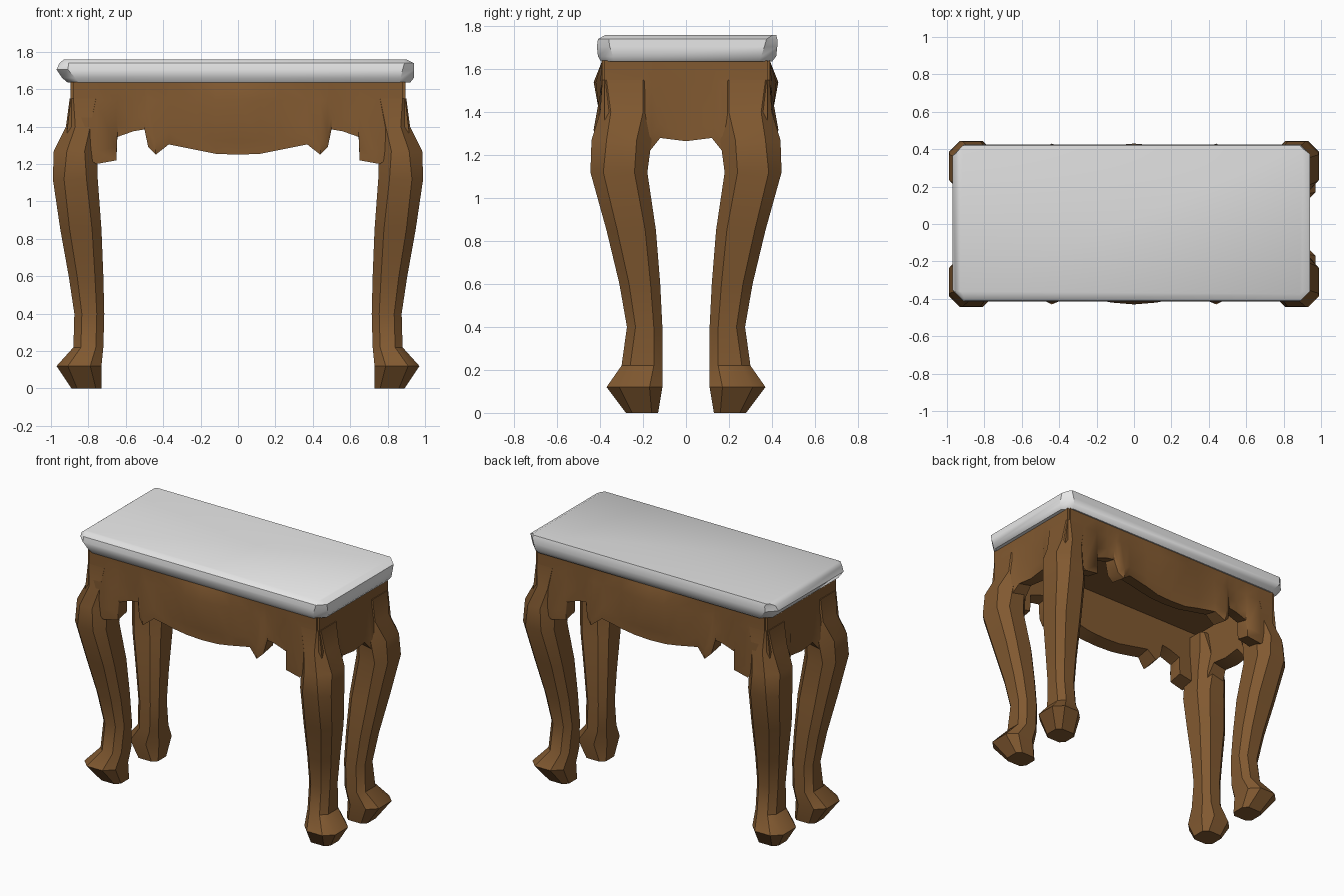
import bpy, bmesh, math

if "Cube" in bpy.data.objects:
    bpy.data.objects.remove(bpy.data.objects["Cube"])


def material(name, col):
    m = bpy.data.materials.new(name)
    m.diffuse_color = (*col, 1)
    m.use_nodes = True
    m.node_tree.nodes["Principled BSDF"].inputs["Base Color"].default_value = m.diffuse_color
    return m


WOOD = material("brown wood", (0.22, 0.10, 0.03))
WHITE = material("white top", (0.86, 0.86, 0.86))


def loft(name, rings, mat, angle=35):
    """Skin a list of equal-length closed rings and cap both ends."""
    bm = bmesh.new()
    vs = [[bm.verts.new(p) for p in r] for r in rings]
    n = len(rings[0])
    for a, b in zip(vs, vs[1:]):
        for i in range(n):
            j = (i + 1) % n
            bm.faces.new((a[i], a[j], b[j], b[i]))
    bm.faces.new(vs[0])
    bm.faces.new(vs[-1])
    bmesh.ops.recalc_face_normals(bm, faces=bm.faces)
    me = bpy.data.meshes.new(name)
    bm.to_mesh(me)
    bm.free()
    ob = bpy.data.objects.new(name, me)
    bpy.context.collection.objects.link(ob)
    me.materials.append(mat)
    bpy.ops.object.select_all(action='DESELECT')
    ob.select_set(True)
    bpy.context.view_layer.objects.active = ob
    bpy.ops.object.shade_smooth_by_angle(angle=math.radians(angle))
    return ob


def cut_rect(x0, x1, y0, y1, z, c):
    """Rectangle with cut corners."""
    return [(x0 + c, y0, z), (x1 - c, y0, z), (x1, y0 + c, z), (x1, y1 - c, z),
            (x1 - c, y1, z), (x0 + c, y1, z), (x0, y1 - c, z), (x0, y0 + c, z)]


# table top slab with rolled edge
loft("table_top", [
    cut_rect(-0.91, 0.92, -0.395, 0.40, 1.635, 0.06),
    cut_rect(-0.94, 0.94, -0.41, 0.42, 1.66, 0.07),
    cut_rect(-0.97, 0.94, -0.415, 0.425, 1.705, 0.06),
    cut_rect(-0.955, 0.94, -0.41, 0.425, 1.74, 0.05),
    cut_rect(-0.93, 0.90, -0.375, 0.42, 1.76, 0.015)], WHITE, 40)

# cabriole legs: z, inner x, outer x, inner y, outer y, corner cut
LEG = [(0.0, 0.73, 0.89, 0.13, 0.28, 0.03),
       (0.12, 0.73, 0.97, 0.11, 0.37, 0.06),
       (0.22, 0.72, 0.88, 0.11, 0.30, 0.04),
       (0.40, 0.715, 0.875, 0.11, 0.275, 0.04),
       (0.60, 0.72, 0.905, 0.12, 0.31, 0.045),
       (0.85, 0.73, 0.95, 0.14, 0.37, 0.05),
       (1.12, 0.75, 0.99, 0.18, 0.445, 0.06),
       (1.27, 0.75, 0.985, 0.16, 0.44, 0.07),
       (1.40, 0.74, 0.92, 0.15, 0.40, 0.05),
       (1.55, 0.74, 0.90, 0.18, 0.39, 0.02)]
for sx, nx in ((-1, "left"), (1, "right")):
    for sy, ny in ((-1, "front"), (1, "back")):
        rings = [[(sx * x, sy * y, z) for x, y, z in cut_rect(a, b, c, d, z, k)]
                 for z, a, b, c, d, k in LEG]
        loft(f"{ny}_{nx}_leg", rings, WOOD)


def apron(name, cols, dist, place, thick):
    """Panel from columns (position, bottom height, middle bulge, bottom bulge)."""
    rings = []
    for u, zb, mid, low in cols:
        sec = [(dist, 1.64), (dist + mid, 1.54), (dist + low, zb + 0.07),
               (dist + low * 0.8, zb), (dist - thick, zb + 0.02), (dist - thick, 1.64)]
        rings.append([place(u, d, z) for d, z in sec])
    loft(name, rings, WOOD, 40)


# long aprons: scalloped lower edge with small teeth and knee brackets
HALF = [(0.0, 1.25, 0.04, 0.0), (0.12, 1.255, 0.03, 0.0), (0.22, 1.275, 0.01, 0.01),
        (0.37, 1.305, 0.0, 0.01), (0.44, 1.25, 0.0, 0.04), (0.48, 1.29, 0.0, 0.02),
        (0.50, 1.385, 0.0, 0.0), (0.56, 1.375, 0.0, 0.0), (0.645, 1.345, 0.0, 0.0),
        (0.65, 1.22, 0.0, 0.01), (0.76, 1.20, 0.0, 0.02), (0.88, 1.30, 0.0, 0.0)]
LONG = [(-u, z, m, l) for u, z, m, l in reversed(HALF[1:])] + HALF
# short aprons: shallow arch between the knees
SIDE = [(0.0, 1.265, 0.0, 0.0), (0.12, 1.28, 0.0, 0.0), (0.16, 1.23, 0.0, 0.02),
        (0.20, 1.18, 0.0, 0.04), (0.38, 1.30, 0.0, 0.02)]
SHORT = [(-u, z, m, l) for u, z, m, l in reversed(SIDE[1:])] + SIDE
for s, a, b in ((-1, "front", "left"), (1, "back", "right")):
    apron(a + "_apron", LONG, 0.39, lambda u, d, z: (u, s * d, z), 0.09)
    apron(b + "_apron", SHORT, 0.895, lambda u, d, z: (s * d, u, z), 0.10)

# wooden board beneath the top
loft("under_board", [cut_rect(-0.88, 0.88, -0.38, 0.38, z, 0.02) for z in (1.59, 1.636)], WOOD)
